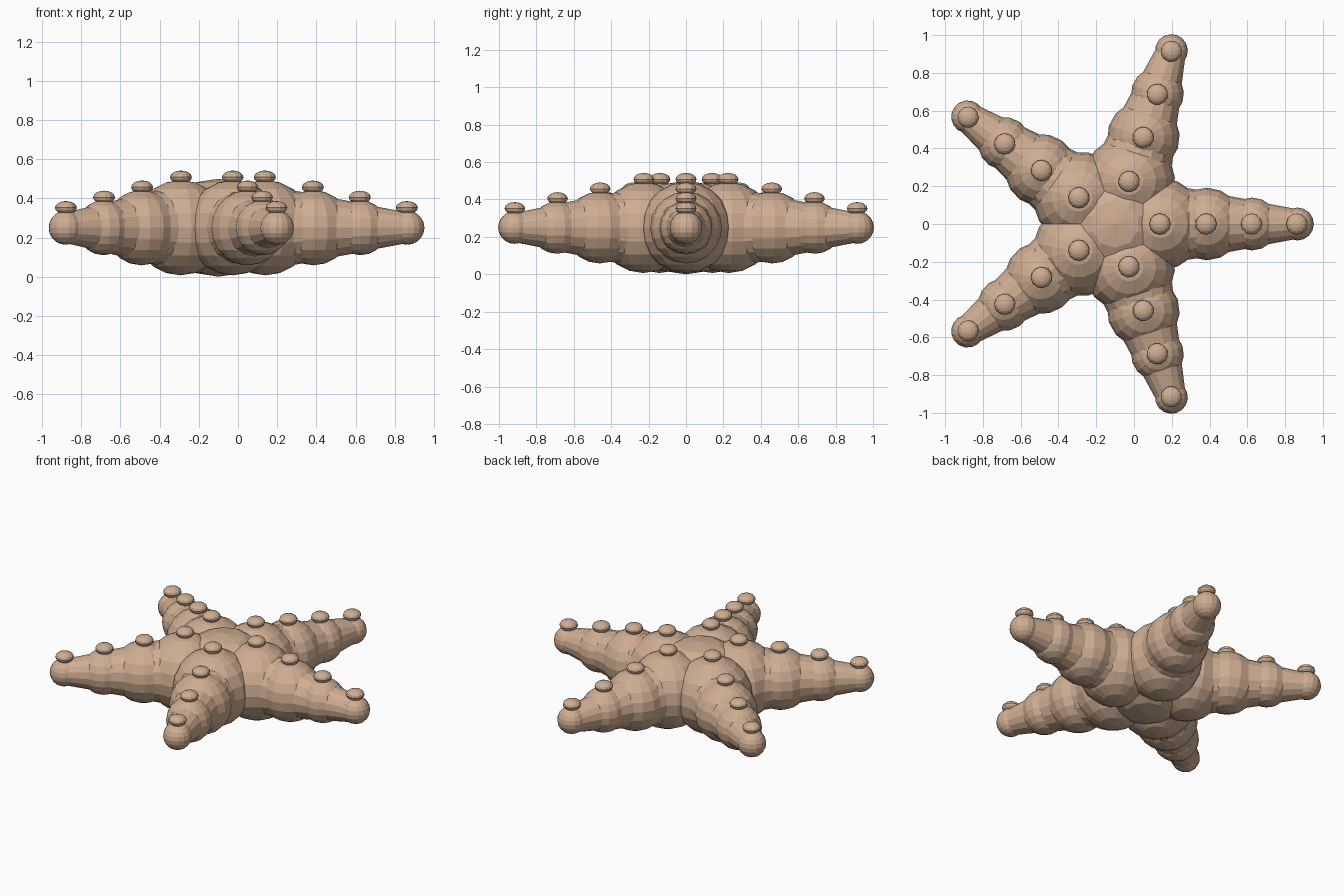
import bpy, math
from mathutils import Matrix, Vector

if "Cube" in bpy.data.objects:
    bpy.data.objects.remove(bpy.data.objects["Cube"])

skin = bpy.data.materials.new("sandy tan")
skin.diffuse_color = (0.62, 0.42, 0.29, 1)
skin.use_nodes = True
skin.node_tree.nodes["Principled BSDF"].inputs["Base Color"].default_value = skin.diffuse_color

CENTRE = Vector((-0.10, 0, 0.25))
DIST = [0.24, 0.485, 0.725, 0.965]      # joint distances along an arm
RADIUS = [0.243, 0.192, 0.14, 0.087]    # joint radii


def finish(name, matrix):
    ob = bpy.context.object
    ob.name = name
    ob.matrix_world = matrix
    ob.data.materials.append(skin)
    return ob


def ball(name, matrix, radii, segments=16, rings=10):
    bpy.ops.mesh.primitive_uv_sphere_add(segments=segments, ring_count=rings, radius=1)
    return finish(name, matrix @ Matrix.Diagonal((*radii, 1)))


# central disc
ball("body", Matrix.Translation(CENTRE), (0.33, 0.33, 0.25), 10, 8)

for arm in range(5):
    frame = Matrix.Translation(CENTRE) @ Matrix.Rotation(math.radians(72 * arm), 4, 'Z')
    for i, (d, r) in enumerate(zip(DIST, RADIUS)):
        # rounded joint
        ball(f"arm_{arm}_joint_{i}", frame @ Matrix.Translation((d, 0, 0)), (r, r, r))
        # small wart on top of the joint
        ball(f"arm_{arm}_wart_{i}", frame @ Matrix.Translation((d - 0.003, 0, r + 0.015)),
             (0.056, 0.056, 0.034), 12, 8)
        # tapered link to the next joint
        if i < 3:
            n, length = RADIUS[i + 1], DIST[i + 1] - d
            bpy.ops.mesh.primitive_cone_add(vertices=16, radius1=r * 0.88, radius2=n * 0.9,
                                            depth=length)
            finish(f"arm_{arm}_link_{i}", frame @ Matrix.Translation((d + length / 2, 0, 0))
                   @ Matrix.Rotation(math.pi / 2, 4, 'Y'))
